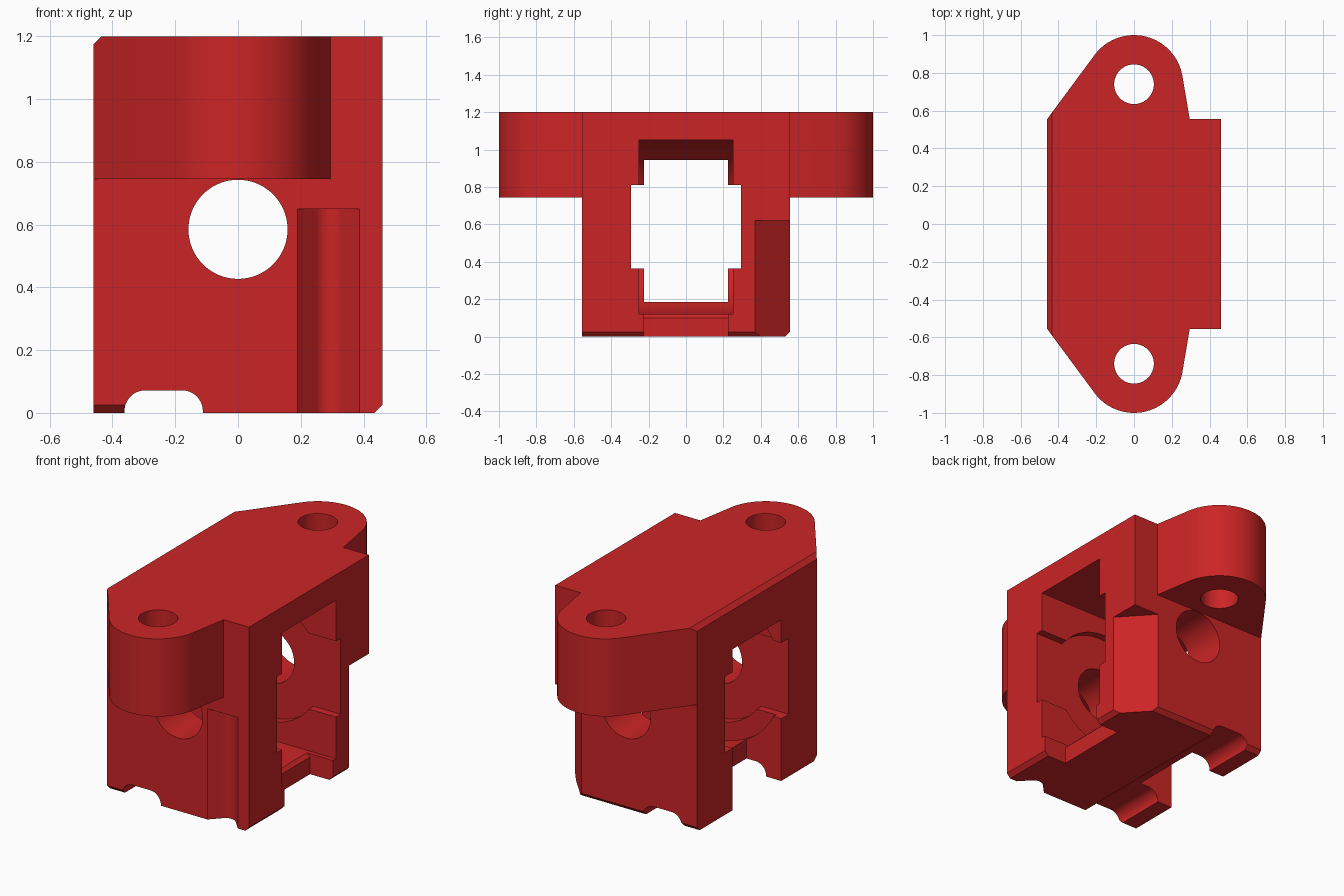
import bpy, bmesh, math
from mathutils import Vector

if "Cube" in bpy.data.objects:
    bpy.data.objects.remove(bpy.data.objects["Cube"])

red = bpy.data.materials.new("red plastic")
red.diffuse_color = (0.60, 0.018, 0.019, 1)
red.use_nodes = True
red.node_tree.nodes["Principled BSDF"].inputs["Base Color"].default_value = red.diffuse_color


def prism(name, pts, axis, lo, hi):
    """Extrude a 2D outline along x (y,z points), y (x,z points) or z (x,y points)."""
    def place(a, b, t):
        return {"x": (t, a, b), "y": (a, t, b), "z": (a, b, t)}[axis]
    bm = bmesh.new()
    face = bm.faces.new([bm.verts.new(place(a, b, lo)) for a, b in pts])
    ext = bmesh.ops.extrude_face_region(bm, geom=[face])
    move = Vector(place(0, 0, hi - lo))
    for v in ext["geom"]:
        if isinstance(v, bmesh.types.BMVert):
            v.co += move
    bmesh.ops.recalc_face_normals(bm, faces=bm.faces)
    me = bpy.data.meshes.new(name)
    bm.to_mesh(me)
    bm.free()
    me.materials.append(red)
    ob = bpy.data.objects.new(name, me)
    bpy.context.collection.objects.link(ob)
    return ob


def rect(a0, a1, b0, b1):
    return [(a0, b0), (a1, b0), (a1, b1), (a0, b1)]


def arc(ca, cb, r, start, end, n):
    return [(ca + r * math.cos(math.radians(start + (end - start) * i / n)),
             cb + r * math.sin(math.radians(start + (end - start) * i / n)))
            for i in range(n + 1)]


def circle(ca, cb, r, n=64):
    return arc(ca, cb, r, 0, 360, n)[:-1]


# Main block and the two-eared mounting flange
body = prism("idler_housing", rect(-0.46, 0.46, -0.555, 0.555), "z", 0, 1.2)
ear = [(0.295, 0.555)] + arc(0, 0.74, 0.26, 10, 142, 32) + [(-0.46, 0.555)]
flange = prism("flange", ear + [(x, -y) for x, y in reversed(ear)], "z", 0.745, 1.2)

AX = 0.585  # height of the axle
cutters = [
    # Bolt holes and axle bore
    prism("bolt_hole_back", circle(0, 0.74, 0.105), "z", 0.5, 1.4),
    prism("bolt_hole_front", circle(0, -0.74, 0.105), "z", 0.5, 1.4),
    prism("axle_bore", circle(0, AX, 0.158), "y", -1.2, 1.2),
    # Wheel pocket with an open right side
    prism("wheel_pocket", circle(0, AX, 0.465, 96), "y", -0.25, 0.25),
    prism("right_opening", rect(-0.25, 0.25, 0.12, 1.05), "x", 0, 0.7),
    prism("left_opening", rect(-0.225, 0.225, -0.1, 0.945), "x", -0.7, -0.235),
    # Washer recess and hub slot
    prism("washer_recess", circle(0, AX, 0.36, 72), "y", -0.295, 0.295),
    prism("hub_slot", rect(-0.295, 0.295, 0.365, 0.81), "x", -0.7, 0.7),
    # Gap in front of the floor, with a small chamfered lip
    prism("floor_gap", [(0.31, -0.1), (0.7, -0.1), (0.7, 0.2), (0.29, 0.2),
                        (0.29, 0.12), (0.31, 0.10)], "y", -0.225, 0.225),
    # Rounded slot under the floor
    prism("belt_slot", [(-0.362, -0.1), (-0.112, -0.1)]
          + arc(-0.179, 0.005, 0.067, 0, 90, 12)
          + arc(-0.295, 0.005, 0.067, 90, 180, 12), "y", -0.8, 0.8),
    # Rounded groove in the front and cut back corner
    prism("front_groove", [(0.19, -0.7), (0.19, -0.555)]
          + arc(0.29, -0.53, 0.055, 135, 45, 12) + [(0.388, -0.555), (0.388, -0.7)],
          "z", -0.1, 0.65),
    prism("corner_cut", [(0.46, 0.37), (0.7, 0.109), (0.7, 0.7), (0.157, 0.7)],
          "z", -0.1, 0.62),
    # Edge chamfers
    prism("top_left_chamfer", [(-0.47, 1.165), (-0.425, 1.21), (-0.47, 1.21)], "y", -0.8, 0.8),
    prism("right_foot_chamfer", [(0.425, -0.01), (0.47, 0.035), (0.47, -0.01)], "y", -0.8, 0.8),
    prism("back_foot_chamfer", [(0.52, -0.01), (0.565, 0.035), (0.565, -0.01)], "x", -0.8, 0.8),
    prism("front_foot_chamfer", [(-0.52, -0.01), (-0.565, 0.035), (-0.565, -0.01)],
          "x", -0.8, -0.3),
]

# Combine everything into one solid
bpy.context.view_layer.objects.active = body
body.select_set(True)
for tool in [flange] + cutters:
    tool.hide_render = True
    mod = body.modifiers.new(tool.name, "BOOLEAN")
    mod.operation = "UNION" if tool is flange else "DIFFERENCE"
    mod.solver = "EXACT"
    mod.object = tool
    bpy.ops.object.modifier_apply(modifier=mod.name)
    bpy.data.objects.remove(tool)

bpy.ops.object.shade_smooth_by_angle(angle=math.radians(25))
